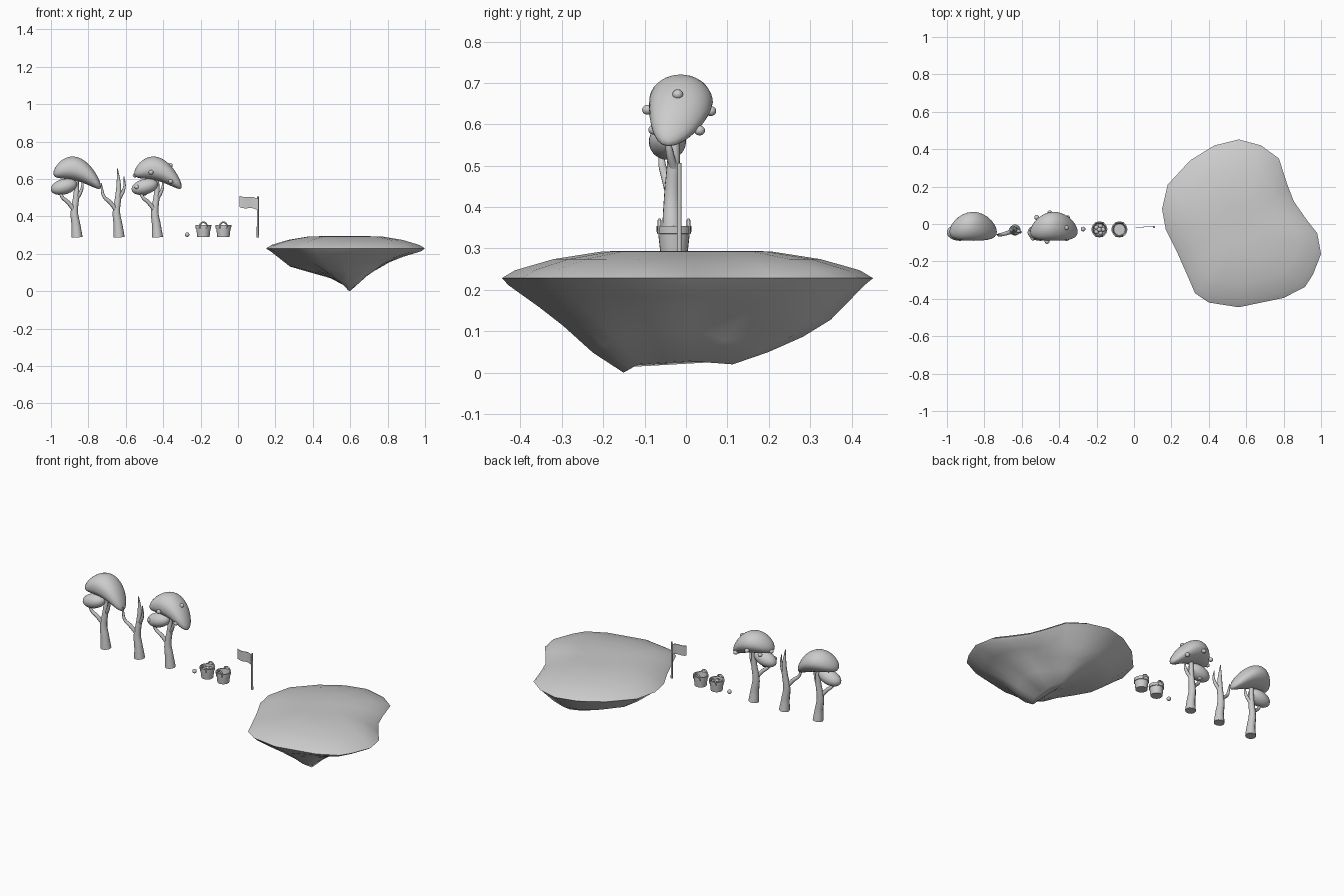
import bpy, bmesh, math
from mathutils import Vector

if "Cube" in bpy.data.objects:
    bpy.data.objects.remove(bpy.data.objects["Cube"])

BASE = 0.288
Y0 = -0.03


def finish(ob, angle=50):
    bpy.ops.object.select_all(action='DESELECT')
    bpy.context.view_layer.objects.active = ob
    ob.select_set(True)
    bpy.ops.object.shade_smooth_by_angle(angle=math.radians(angle))
    return ob


def from_bm(name, bm, angle=50):
    bmesh.ops.recalc_face_normals(bm, faces=bm.faces)
    me = bpy.data.meshes.new(name)
    bm.to_mesh(me)
    bm.free()
    ob = bpy.data.objects.new(name, me)
    bpy.context.collection.objects.link(ob)
    return finish(ob, angle)


def skin(name, rings, closed=False, caps=True, angle=50):
    """Join equal-length rings of points with quads."""
    bm = bmesh.new()
    rs = [[bm.verts.new(p) for p in r] for r in rings]
    n = len(rs[0])
    pairs = list(zip(rs, rs[1:])) + ([(rs[-1], rs[0])] if closed else [])
    for a, b in pairs:
        for i in range(n):
            j = (i + 1) % n
            bm.faces.new((a[i], a[j], b[j], b[i]))
    if caps and not closed:
        bm.faces.new(rs[0])
        bm.faces.new(rs[-1])
    return from_bm(name, bm, angle)


def tube(name, pts, res=3):
    """Tapered smooth tube through (x, y, z, radius) points."""
    cu = bpy.data.curves.new(name, 'CURVE')
    cu.dimensions = '3D'
    cu.bevel_depth = 1.0
    cu.bevel_resolution = res
    cu.resolution_u = 6
    cu.use_fill_caps = True
    sp = cu.splines.new('BEZIER')
    sp.bezier_points.add(len(pts) - 1)
    for bp, p in zip(sp.bezier_points, pts):
        bp.co = p[:3]
        bp.radius = p[3]
        bp.handle_left_type = bp.handle_right_type = 'AUTO'
    ob = bpy.data.objects.new(name, cu)
    bpy.context.collection.objects.link(ob)
    return ob


def ball(name, loc, scale, seg=16, bend=None):
    """Ellipsoid, optionally bent by a function of its unit coordinates."""
    bm = bmesh.new()
    bmesh.ops.create_uvsphere(bm, u_segments=seg, v_segments=seg * 2 // 3, radius=1)
    for v in bm.verts:
        off = Vector(bend(v.co)) if bend else Vector()
        v.co = Vector(loc) + off + Vector(a * s for a, s in zip(v.co, scale))
    return from_bm(name, bm, 180)


# Floating island: outline, domed top, twin-peaked rocky underside
outline = [(.15, .08), (.18, .21), (.30, .34), (.43, .42), (.56, .452), (.68, .42),
           (.775, .35), (.82, .21), (.855, .12), (.925, .02), (.98, -.05), (1.0, -.16),
           (.957, -.27), (.914, -.337), (.80, -.395), (.56, -.445), (.40, -.42),
           (.326, -.37), (.283, -.27), (.23, -.15), (.17, -.03)]
CX, CY = 0.57, 0.0


def top_ring(s, z):
    return [(CX + (x - CX) * s, CY + (y - CY) * s, z) for x, y in outline]


# Depth fractions for the left, right, back and front flanks
depths = {'left': (.08, .48, .60, .70, 1), 'right': (.08, .21, .36, .64, 1),
          'back': (.08, .48, .68, .86, 1), 'front': (.08, .30, .50, .79, 1)}


def under_ring(k):
    t = (.06, .3, .5, .75, 1)[k]
    ring = []
    for x, y in outline:
        d = Vector((x - CX, y - CY)).normalized()
        h = depths['right' if d.x > 0 else 'left'][k]
        v = depths['back' if d.y > 0 else 'front'][k]
        f = h * d.x ** 2 + v * d.y ** 2
        ry = y * (.25 if y > 0 else .34)
        rx = .598 + .022 * d.x
        if ry < -.09:
            rz = .035 * (ry + .15) / .06
        else:
            rz = .035 - .015 * (ry + .09) / .2
        z = .228 + (max(rz, 0) - .228) * f
        ring.append((x + (rx - x) * t, y + (ry - y) * t, z))
    return ring


rings = [top_ring(.2, .294), top_ring(.45, .293), top_ring(.72, .274),
         top_ring(.93, .247), top_ring(1, .228)]
rings += [under_ring(k) for k in range(5)]
skin('island', rings, angle=60)


# Trees: one trunk shape used three times
def trunk(name, x, bare):
    tip = [(x - .008, Y0, .655, .002)] if bare else [(x - .003, Y0, .61, .012)]
    tube(name + '_trunk', [(x, Y0 - .002, BASE, .03), (x - .005, Y0 - .004, .35, .024),
                           (x - .014, Y0 - .004, .42, .02), (x - .004, Y0, .51, .016),
                           (x - .002, Y0 + .002, .57, .012)] + tip)
    tube(name + '_left_branch', [(x - .012, Y0 - .008, .43, .012), (x - .048, -.05, .475, .011),
                                 (x - .08, -.058, .505, .009), (x - .092, -.058, .55, .006),
                                 (x - .095, -.055, .578, .002)])
    tube(name + '_right_branch', [(x, Y0, .495, .011), (x + .022, Y0 - .01, .535, .009),
                                  (x + .03, Y0 - .014, .57, .006),
                                  (x + .026, Y0 - .012, .612, .002)])


def crown(name, x):
    ball(name + '_main_leaves', (x + .001, -.012, .658), (.127, .077, .064), 28,
         lambda c: (0, -.03 * c.x ** 2 - .2 * .05 * (c.z < 0) * -c.z,
                    -.058 * (c.x + .3) ** 2))
    ball(name + '_low_leaves', (x - .07, -.045, .558), (.07, .045, .042), 24,
         lambda c: (0, 0, .012 * c.x))


trunk('leafy_tree', -.861, False)
crown('leafy_tree', -.861)
trunk('bare_tree', -.636, True)
trunk('fruit_tree', -.431, False)
crown('fruit_tree', -.429)

fruits = [(-.465, -.093, .635), (-.36, -.078, .587), (-.54, -.075, .557), (-.362, -.02, .672),
          (-.45, .06, .632), (-.52, .035, .615), (-.355, .033, .585), (-.55, -.03, .62),
          (-.50, -.035, .522)]
for i, p in enumerate(fruits):
    ball(f'tree_fruit_{i}', p, (.013, .013, .012))
ball('loose_fruit', (-.272, -.027, .302), (.0125, .0125, .012))


# Baskets: open tapered tub, rim bands and two loop handles
def circle(x, r, z, n=24):
    return [(x + r * math.cos(a), Y0 + .001 + r * math.sin(a), z)
            for a in (2 * math.pi * i / n for i in range(n))]


def basket(name, x):
    profile = [(.033, BASE + .002), (.037, .325), (.038, .335), (.0415, .336), (.0425, .354),
               (.036, .354), (.033, .32), (.030, .298)]
    skin(name + '_tub', [circle(x, r, z) for r, z in profile], angle=35)
    for side, s in (('front', -1), ('back', 1)):
        y = Y0 + .001 + s * .035
        pts = [(x - .018, y, .335, .0045), (x - .017, y, .357, .0045), (x, y, .368, .0045),
               (x + .017, y, .357, .0045), (x + .018, y, .335, .0045)]
        tube(f'{name}_{side}_handle', pts, 2)


basket('full_basket', -.185)
basket('empty_basket', -.078)
for i in range(6):
    a = i * math.tau / 5
    r = .02 if i < 5 else 0
    ball(f'basket_fruit_{i}', (-.185 + r * math.cos(a), Y0 + r * math.sin(a),
                               .336 if i < 5 else .343), (.0125, .0125, .012), 12)

# Flag: pole and waving cloth
tube('flag_pole', [(.106, -.016, BASE, .006), (.106, -.016, .506, .005)])
cloth = []
for i in range(9):
    u = i / 8
    x = .102 - .094 * u
    y = -.016 + .002 * math.sin(u * 6)
    z = .495 + .016 * u + .004 * math.sin(u * 6)
    cloth.append([(x, y - .0015, z), (x, y + .0015, z),
                  (x, y + .0015, z - .06), (x, y - .0015, z - .06)])
skin('flag_cloth', cloth, angle=40)
